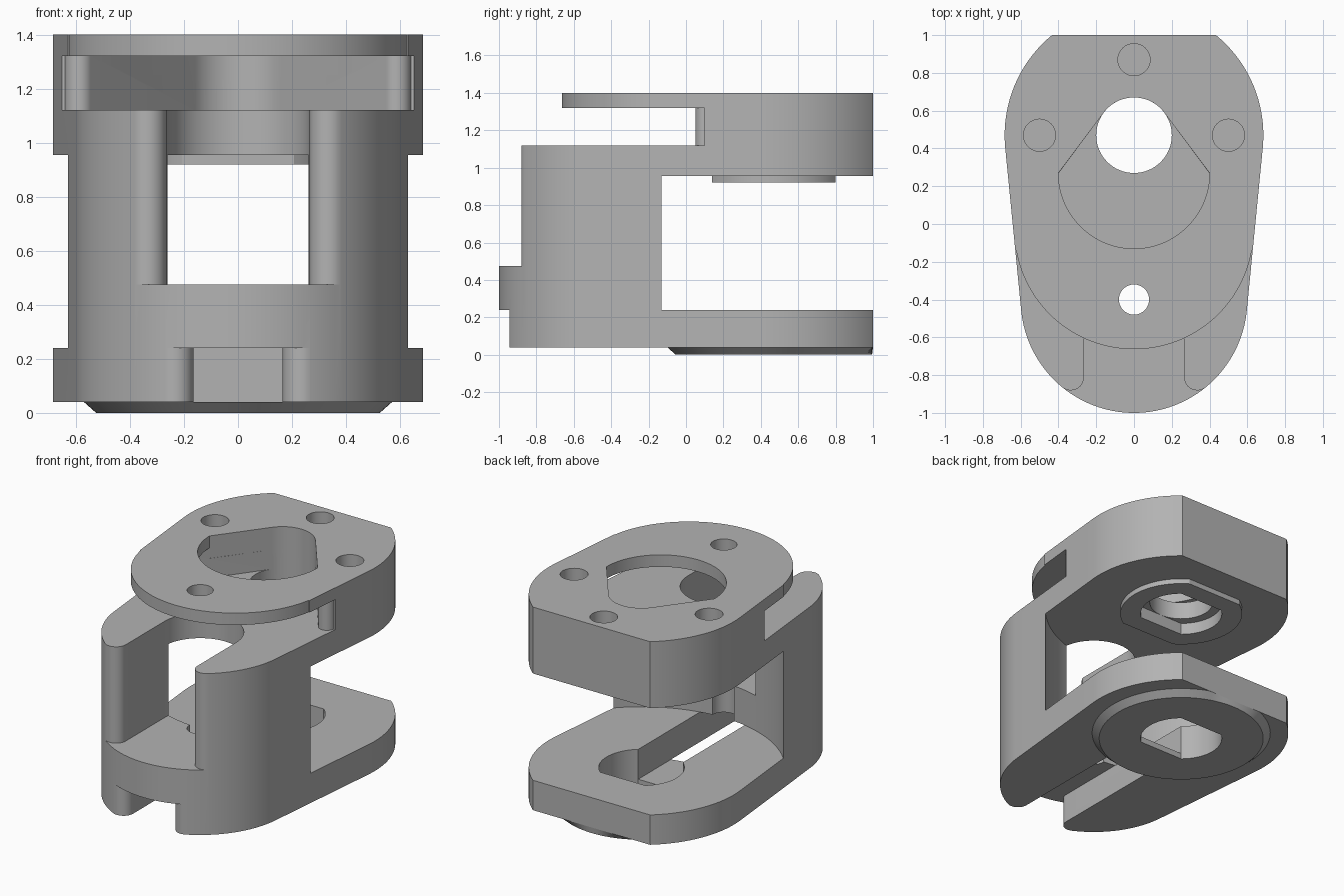
import bpy, bmesh, math

if "Cube" in bpy.data.objects:
    bpy.data.objects.remove(bpy.data.objects["Cube"], do_unlink=True)

grey = bpy.data.materials.new("plain grey")
grey.use_nodes = True
tone = (0.45, 0.45, 0.45, 1)
grey.diffuse_color = tone
grey.node_tree.nodes["Principled BSDF"].inputs["Base Color"].default_value = tone

AXIS = 0.47      # y of the main bore
PIN = -0.4       # y of the front pin hole
OUT = 1.4        # cutters run past the body to here


def arc(cx, cy, r, a0, a1, n=24):
    return [(cx + r * math.cos(math.radians(a0 + (a1 - a0) * i / n)),
             cy + r * math.sin(math.radians(a0 + (a1 - a0) * i / n))) for i in range(n + 1)]


def circle(cx, cy, r, n=64):
    return arc(cx, cy, r, 0, 360, n)[:-1]


def mirrored(half):
    """Close a right-hand half profile with its mirror image."""
    return half + [(-x, y) for x, y in reversed(half) if abs(x) > 1e-5]


def loft(name, low, high, z0, z1):
    bm = bmesh.new()
    a = [bm.verts.new((x, y, z0)) for x, y in low]
    b = [bm.verts.new((x, y, z1)) for x, y in high]
    bm.faces.new(a)
    bm.faces.new(b)
    for i in range(len(a)):
        j = (i + 1) % len(a)
        bm.faces.new((a[i], a[j], b[j], b[i]))
    bmesh.ops.recalc_face_normals(bm, faces=bm.faces)
    mesh = bpy.data.meshes.new(name)
    bm.to_mesh(mesh)
    bm.free()
    mesh.materials.append(grey)
    ob = bpy.data.objects.new(name, mesh)
    bpy.context.collection.objects.link(ob)
    return ob


def prism(name, pts, z0, z1):
    return loft(name, pts, pts, z0, z1)


def cut(ob, pts, z0, z1):
    cutter = prism("cutter", pts, z0, z1)
    cutter.hide_render = True
    bpy.context.view_layer.objects.active = ob
    mod = ob.modifiers.new("cut", "BOOLEAN")
    mod.operation, mod.solver, mod.object = "DIFFERENCE", "EXACT", cutter
    bpy.ops.object.modifier_apply(modifier=mod.name)
    bpy.data.objects.remove(cutter, do_unlink=True)


def flat_disc(r, h):
    """Disc on the main axis with flats at front and back."""
    a = math.degrees(math.asin(h / r))
    return arc(0, AXIS, r, -a, a) + arc(0, AXIS, r, 180 - a, 180 + a)


def front_slot(w, back, r=0.07):
    """Slot open to the front, its mouth rounded into the outer curve."""
    cx = w + r
    dy = math.sqrt((0.6 - r) ** 2 - cx ** 2)
    end = 360 - math.degrees(math.atan2(dy, cx))
    mouth = arc(cx, PIN - dy, r, 180, end, 12)
    k = 1.5 / (0.6 - r)
    return mirrored(back + mouth + [(cx * k, PIN - dy * k)])


# Outer outline: two circles joined by tangents, cut flat at the back
R = 0.685
tilt = math.degrees(math.asin((R - 0.6) / (AXIS - PIN)))
top = math.degrees(math.asin((1 - AXIS) / R))
outline = mirrored(arc(0, AXIS, R, top, -tilt) + arc(0, PIN, 0.6, -tilt, -90, 32))
body = prism("bracket_body", outline, 0.04, 1.4)

# Upper gap with V-shaped back wall and rounded wall tips
v_wall = arc(0, AXIS, 0.2, 90, 36.87, 12)
tip = arc(0.588, 0.103, 0.053, 216.87, 355, 14)
cut(body, mirrored(v_wall + tip + [(OUT, 0.098), (OUT, -OUT)]), 1.12, 1.32)

# Rounded front of the top plate, and its window
cut(body, mirrored([(OUT, -OUT), (OUT, -0.14)] + arc(0, -0.03, 0.633, -10, -90, 32)), 1.25, 1.5)
cut(body, mirrored(v_wall + arc(0, 0.27, 0.4, 0, -90, 32)), 1.25, 1.5)

# Round clearance between the upper and lower jaws
cut(body, circle(0, AXIS, 0.87, 128), 0.24, 0.955)

# Slot between the arms, and slot under the floor
cut(body, front_slot(0.265, arc(0, PIN, 0.265, 90, 0)), 0.475, 1.2)
cut(body, front_slot(0.165, [(0, 0.35), (0.165, 0.35)]), -0.1, 0.24)

# Bores, pin hole and blind screw holes
bore = flat_disc(0.26, 0.2)
cut(body, bore, -0.1, 0.3)
cut(body, bore, 0.9, 1.0)
cut(body, circle(0, AXIS, 0.2), 0.9, 1.2)
cut(body, circle(0, PIN, 0.08, 32), 0.2, 1.5)
for x, y in ((0, 0.87), (-0.5, AXIS), (0.5, AXIS)):
    cut(body, circle(x, y, 0.085, 32), 1.1, 1.5)

# Collar under the upper jaw
collar = prism("upper_collar", flat_disc(0.39, 0.33), 0.92, 0.955)
cut(collar, bore, 0.8, 1.1)

# Chamfered disc under the lower jaw
rim = [(x, min(y, 1)) for x, y in circle(0, AXIS, 0.57, 96)]
disc = loft("lower_disc", circle(0, AXIS, 0.525, 96), rim, 0, 0.04)
cut(disc, bore, -0.1, 0.2)

# Smooth curved walls, keep edges sharp
for ob in (body, collar, disc):
    bpy.ops.object.select_all(action="DESELECT")
    ob.select_set(True)
    bpy.context.view_layer.objects.active = ob
    bpy.ops.object.shade_smooth_by_angle(angle=math.radians(25))
